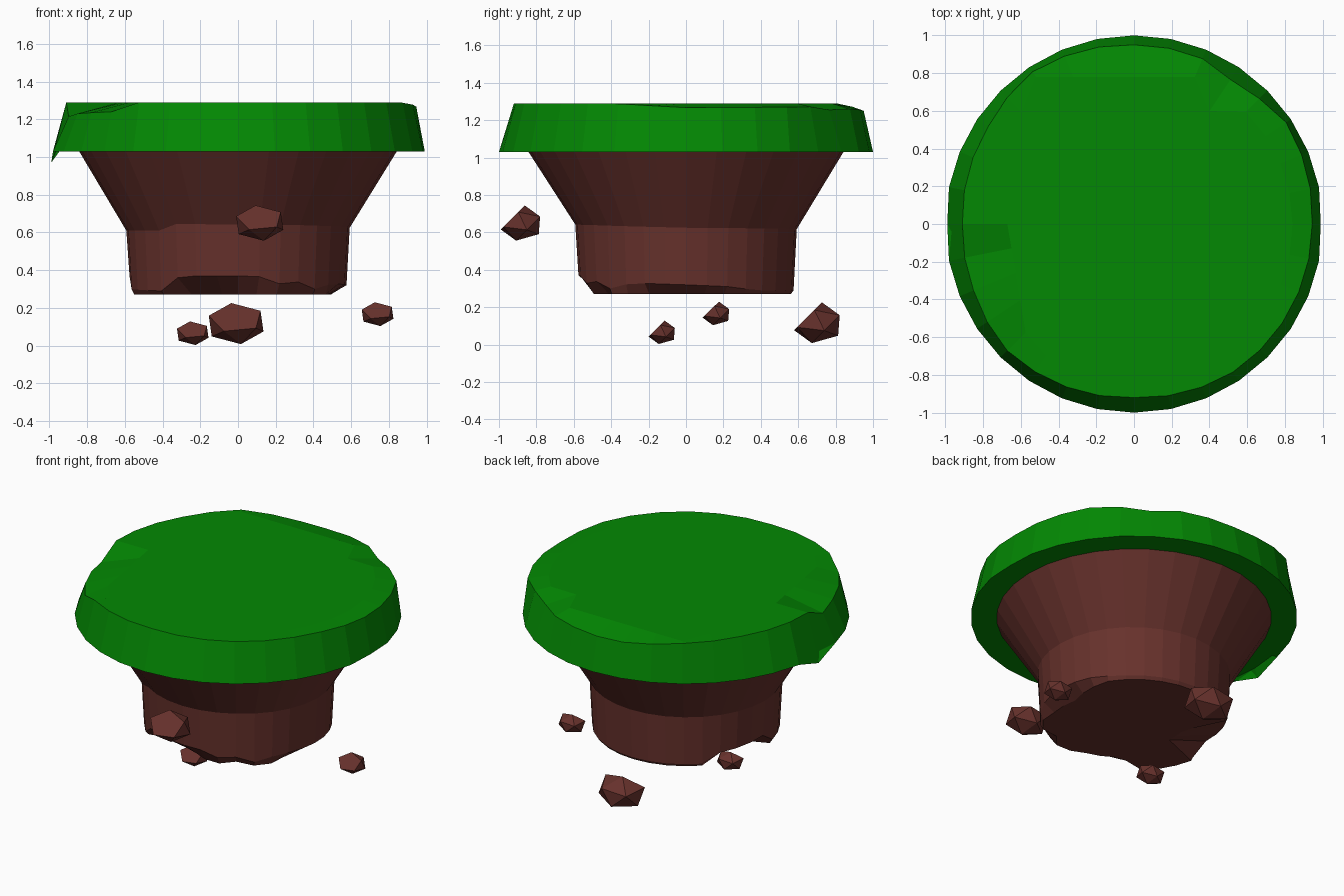
import bpy, bmesh
from math import sin, cos, radians
from mathutils import Matrix

SIDES = 32
cube = bpy.data.objects.get("Cube")
if cube:
    bpy.data.objects.remove(cube)


def material(name, rgb):
    m = bpy.data.materials.new(name)
    m.use_nodes = True
    color = (*rgb, 1)
    m.diffuse_color = color
    m.node_tree.nodes["Principled BSDF"].inputs["Base Color"].default_value = color
    return m


def finish(name, bm, mat):
    bmesh.ops.recalc_face_normals(bm, faces=bm.faces)
    mesh = bpy.data.meshes.new(name)
    bm.to_mesh(mesh)
    bm.free()
    mesh.materials.append(mat)
    ob = bpy.data.objects.new(name, mesh)
    bpy.context.collection.objects.link(ob)


def interpolate(keys, a):
    """Linear value at angle a from (angle, value) pairs."""
    for (a0, v0), (a1, v1) in zip(keys, keys[1:]):
        if a0 <= a <= a1:
            return v0 + (v1 - v0) * (a - a0) / (a1 - a0)


def chord(distance, facing, a):
    """Radius at angle a of a straight line at a distance from the axis."""
    return distance / cos(radians(a - facing))


def lathe(name, rings, mat):
    """Loft rings, each a function of the angle in degrees giving (radius, z)."""
    bm = bmesh.new()
    loops = []
    for ring in rings:
        loop = []
        for i in range(SIDES):
            a = 360 * i / SIDES
            r, z = ring(a)
            loop.append(bm.verts.new((r * cos(radians(a)), r * sin(radians(a)), z)))
        loops.append(loop)
    for low, high in zip(loops, loops[1:]):
        for i in range(SIDES):
            j = (i + 1) % SIDES
            bm.faces.new((low[i], low[j], high[j], high[i]))
    bm.faces.new(loops[0][::-1])
    bm.faces.new(loops[-1])
    finish(name, bm, mat)


grass = material("grass green", (0.001, 0.25, 0.001))
earth = material("earth brown", (0.135, 0.031, 0.025))

# Grass disc: worn rim, sunken front right and back edges, a notch at the back left
rim_r = [(0, .945), (34, .97), (45, .94), (56, .92), (68, .95), (90, .95), (124, .97),
         (146, .93), (180, .91), (202, .92), (225, .95), (270, .92), (305, .945), (360, .945)]
rim_z = [(0, 1.267), (34, 1.27), (45, 1.272), (56, 1.255), (68, 1.26), (90, 1.25),
         (102, 1.255), (124, 1.29), (180, 1.29), (191, 1.215), (202, 1.23), (225, 1.24),
         (236, 1.29), (335, 1.29), (360, 1.267)]


def grass_base(a):
    if a == 180:
        return .99, .97
    return (.99 if a == 0 else 1.0), 1.03


def grass_crown(a):
    # The sunken edges fold along straight chords
    r = .84
    if 146 < a < 236:
        r = chord(.662, 189.6, a)
    elif 50 < a < 62:
        r = .72
    elif 62 < a < 124:
        r = chord(.78, 90, a)
    return r, 1.29


lathe("grass_top", [lambda a: (.965, 1.03),
                    grass_base,
                    lambda a: (interpolate(rim_r, a), interpolate(rim_z, a)),
                    grass_crown], grass)

# Earth body: flared bowl over a short stem broken off unevenly below
chip_z = [(0, .32), (24, .31), (40, .29), (135, .29), (146, .35), (180, .37), (191, .30),
          (225, .29), (236, .36), (247, .37), (280, .37), (295, .32), (303, .34), (315, .30),
          (330, .33), (360, .32)]
foot_r = [(0, .47), (34, .56), (135, .56), (146, .36), (157, .30), (180, .28), (191, .56),
          (225, .555), (236, .44), (247, .41), (270, .45), (281, .50), (295, .54),
          (303, .49), (315, .56), (326, .56), (338, .51), (360, .47)]
waist_z = [(0, .625), (180, .61), (225, .61), (236, .645), (300, .64), (360, .625)]

lathe("earth_body", [
    lambda a: (interpolate(foot_r, a), .27),
    lambda a: (.575, interpolate(chip_z, a)),
    lambda a: (.592, interpolate(waist_z, a)),
    lambda a: (.845, 1.035)], earth)


# Floating rocks: faceted stones, each with one broken flat face
def rock(name, centre, width):
    bm = bmesh.new()
    bmesh.ops.create_icosphere(bm, subdivisions=1, radius=1)
    top = max(bm.verts, key=lambda v: v.co.z)
    bmesh.ops.dissolve_verts(bm, verts=[top])
    bm.transform(Matrix.Rotation(radians(52), 4, 'X') @ Matrix.Rotation(radians(28), 4, 'Z'))
    # Squash to the stone's proportions about its middle
    proportions = (1, .84, .75)
    for axis in range(3):
        values = [v.co[axis] for v in bm.verts]
        low, high = min(values), max(values)
        for v in bm.verts:
            part = (v.co[axis] - low) / (high - low) - .5
            v.co[axis] = centre[axis] + part * width * proportions[axis]
    finish(name, bm, earth)


rock("rock_front", (.115, -.885, .65), .25)
rock("rock_back", (-.01, .70, .117), .29)
rock("rock_small_front", (-.24, -.13, .066), .167)
rock("rock_small_side", (.74, .16, .167), .168)
